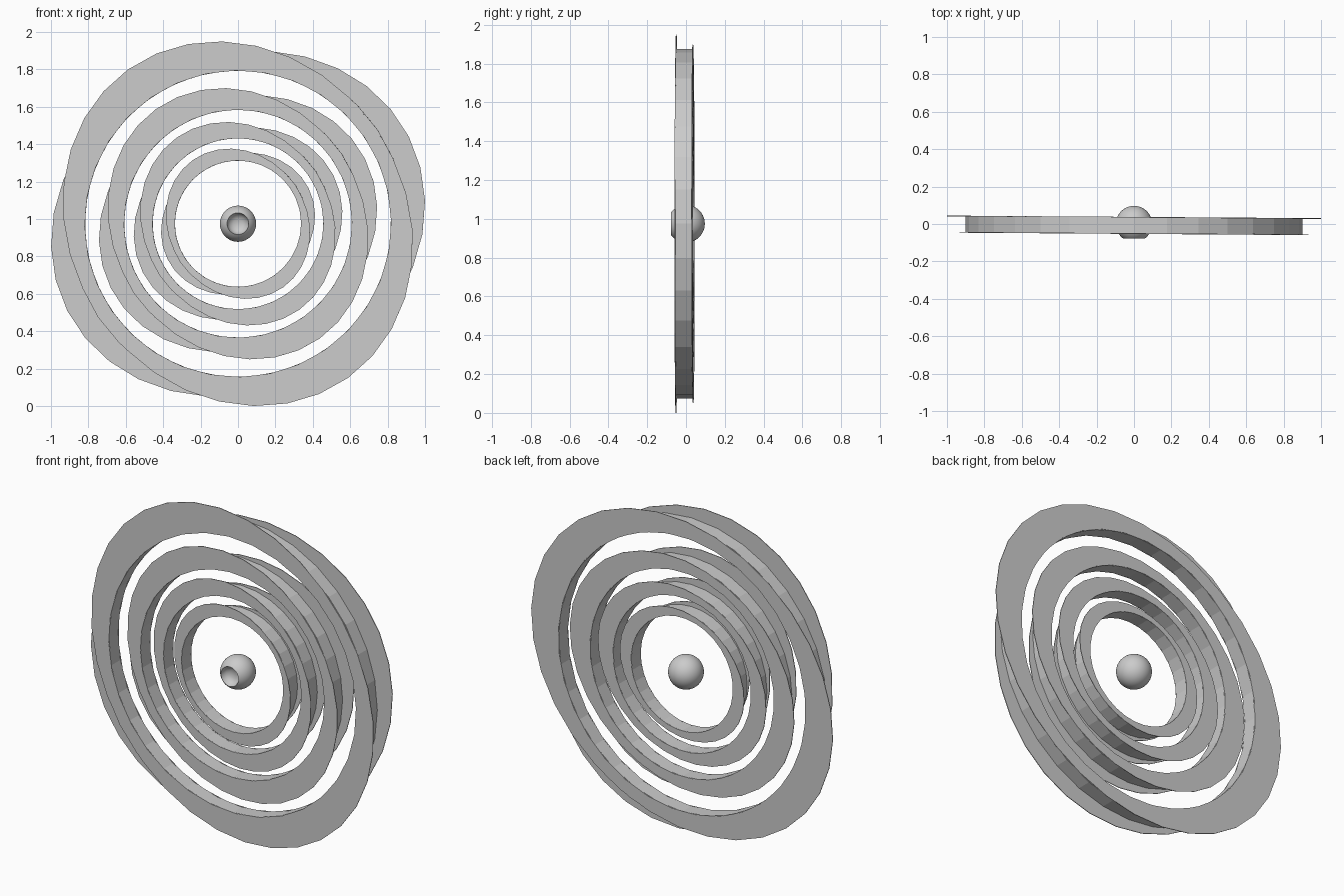
import bpy, bmesh, math
from mathutils import Matrix

if "Cube" in bpy.data.objects:
    bpy.data.objects.remove(bpy.data.objects["Cube"])

CZ = 0.975            # height of the common centre
SEG = 32
TILT = Matrix.Rotation(-0.007, 4, 'Z')

grey = bpy.data.materials.new("plain_grey")
grey.diffuse_color = (0.6, 0.6, 0.6, 1)
grey.use_nodes = True
grey.node_tree.nodes["Principled BSDF"].inputs["Base Color"].default_value = grey.diffuse_color


def finish(name, bm):
    bmesh.ops.recalc_face_normals(bm, faces=bm.faces)
    me = bpy.data.meshes.new(name)
    bm.to_mesh(me)
    bm.free()
    me.materials.append(grey)
    ob = bpy.data.objects.new(name, me)
    bpy.context.collection.objects.link(ob)
    ob.matrix_world = Matrix.Translation((0, 0, CZ)) @ TILT
    return ob


def annulus(name, a, b, hole, angle, y0, y1):
    """Flat-sided ring: elliptical outside, round hole, from y0 to y1."""
    bm = bmesh.new()
    ca, sa = math.cos(angle), math.sin(angle)
    loops = []
    for rx, rz, y in ((a, b, y0), (a, b, y1), (hole, hole, y1), (hole, hole, y0)):
        loop = []
        for i in range(SEG):
            t = 2 * math.pi * i / SEG
            u, v = rx * math.cos(t), rz * math.sin(t)
            loop.append(bm.verts.new((u * ca - v * sa, y, u * sa + v * ca)))
        loops.append(loop)
    for k in range(4):
        p, q = loops[k], loops[(k + 1) % 4]
        for i in range(SEG):
            j = (i + 1) % SEG
            bm.faces.new((p[i], p[j], q[j], q[i]))
    return finish(name, bm)


# Four nested rings: a round hoop between two crossed oval plates
for n, s in enumerate((1.0, 0.744, 0.558, 0.412), 1):
    hole = 0.82 * s
    annulus(f"hoop_{n}", 0.9 * s, 0.9 * s, hole, 0, -0.05, 0.035)
    annulus(f"front_plate_{n}", 1.013 * s, 0.895 * s, hole,
            math.radians(-54.5), -0.053, -0.049)
    annulus(f"back_plate_{n}", 1.025 * s, 0.897 * s, hole,
            math.radians(27), 0.034, 0.038)

# Central ball with a dished front, turned around the y axis
R = 0.097
rim = math.asin(0.058 / R)
profile = [(0, -0.035), (0.025, -0.038), (0.044, -0.048), (0.054, -0.064)]
steps = 20
for i in range(steps + 1):
    t = rim + (math.pi - rim) * i / steps
    profile.append((R * math.sin(t), -R * math.cos(t)))
bm = bmesh.new()
verts = [bm.verts.new((r, y, 0)) for r, y in profile]
edges = [bm.edges.new(e) for e in zip(verts, verts[1:])]
bmesh.ops.spin(bm, geom=verts + edges, cent=(0, 0, 0), axis=(0, 1, 0),
               angle=2 * math.pi, steps=32, use_merge=True)
bmesh.ops.remove_doubles(bm, verts=bm.verts, dist=0.0001)
ball = finish("centre_ball", bm)
bpy.context.view_layer.objects.active = ball
ball.select_set(True)
bpy.ops.object.shade_smooth_by_angle(angle=math.radians(35))
